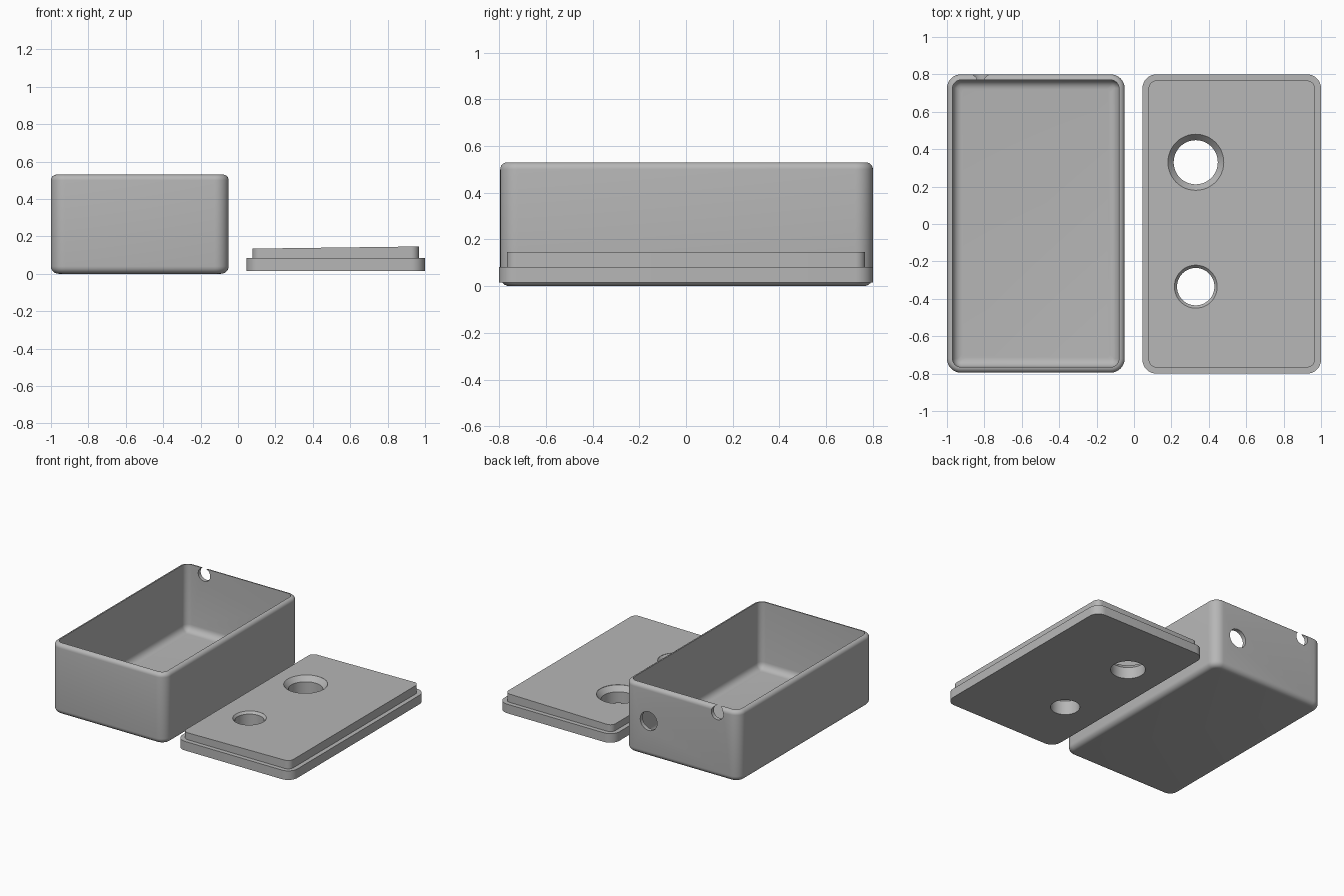
import bpy, bmesh
from math import sin, cos, pi
from mathutils import Matrix, Vector

cube = bpy.data.objects.get("Cube")
if cube:
    bpy.data.objects.remove(cube, do_unlink=True)

grey = bpy.data.materials.new("Plain grey")
grey.use_nodes = True
colour = (0.47, 0.47, 0.47, 1)
grey.diffuse_color = colour
grey.node_tree.nodes["Principled BSDF"].inputs["Base Color"].default_value = colour


def skin(name, rings):
    """Join a stack of equal-length point rings and cap both ends."""
    bm = bmesh.new()
    loops = [[bm.verts.new(p) for p in ring] for ring in rings]
    n = len(loops[0])
    for a, b in zip(loops, loops[1:]):
        for i in range(n):
            j = (i + 1) % n
            bm.faces.new((a[i], a[j], b[j], b[i]))
    bm.faces.new(loops[0][::-1])
    bm.faces.new(loops[-1])
    bmesh.ops.recalc_face_normals(bm, faces=bm.faces)
    mesh = bpy.data.meshes.new(name)
    bm.to_mesh(mesh)
    bm.free()
    mesh.materials.append(grey)
    ob = bpy.data.objects.new(name, mesh)
    bpy.context.collection.objects.link(ob)
    return ob


def rounded_rect(x0, x1, y0, y1, radius, inset, z, steps=8):
    """Ring of points for a rounded rectangle, drawn inwards by inset."""
    r = max(radius - inset, 0.02)
    d = inset + r
    corners = ((x1 - d, y1 - d), (x0 + d, y1 - d), (x0 + d, y0 + d), (x1 - d, y0 + d))
    ring = []
    for q, (cx, cy) in enumerate(corners):
        for s in range(steps + 1):
            a = (q + s / steps) * pi / 2
            ring.append(Vector((cx + r * cos(a), cy + r * sin(a), z)))
    return ring


def fillet(inset, z, r, start, end, steps=6):
    """Arc of (inset, height) profile points."""
    angles = [start + (end - start) * s / steps for s in range(steps + 1)]
    return [(inset + r * cos(a), z + r * sin(a)) for a in angles]


def bore(body, centre, profile, sideways=False):
    """Cut a turned (radius, height) profile out of a body."""
    n = 48
    rings = [[(r * cos(2 * pi * i / n), r * sin(2 * pi * i / n), h) for i in range(n)]
             for r, h in profile]
    cutter = skin("cutter", rings)
    turn = Matrix.Rotation(-pi / 2, 4, 'X') if sideways else Matrix()
    cutter.data.transform(Matrix.Translation(centre) @ turn)
    cutter.hide_render = True
    mod = body.modifiers.new("hole", 'BOOLEAN')
    mod.operation = 'DIFFERENCE'
    mod.solver = 'EXACT'
    mod.object = cutter
    activate(body)
    bpy.ops.object.modifier_apply(modifier=mod.name)
    bpy.data.objects.remove(cutter, do_unlink=True)


def activate(ob):
    bpy.ops.object.select_all(action='DESELECT')
    ob.select_set(True)
    bpy.context.view_layer.objects.active = ob


# Open box: rounded underside, rounded outer rim, then down the inside to the floor
height, wall, soft = 0.53, 0.03, 0.05
profile = fillet(0.04, 0.04, 0.04, 1.5 * pi, pi)
profile += fillet(wall, height - wall, wall, pi, pi / 2)
profile += fillet(wall + soft, wall + soft, soft, pi, 1.5 * pi)
box = skin("box", [rounded_rect(-1, -0.05, -0.795, 0.8, 0.075, i, z) for i, z in profile])

# Round socket hole and cable notch through the back wall
bore(box, (-0.25, 0.785, 0.27), [(0.07, -0.1), (0.07, 0.1)], sideways=True)
bore(box, (-0.82, 0.785, 0.483), [(0.05, -0.1), (0.05, 0.1)], sideways=True)

# Lid: flange plus a raised plug whose top slopes slightly
lid_profile = [(0, 0.015), (0, 0.083), (0.033, 0.083), (0.033, 0.14)]
lid_rings = [rounded_rect(0.045, 1, -0.8, 0.8, 0.075, i, z) for i, z in lid_profile]
for p in lid_rings[-1]:
    p.z += (p.x - 0.52) * 0.013
lid = skin("lid", lid_rings)

# Countersunk knob holes in the lid
bore(lid, (0.33, 0.33, 0), [(0.118, -0.1), (0.118, 0.1), (0.15, 0.137), (0.15, 0.3)])
bore(lid, (0.33, -0.335, 0), [(0.1, -0.1), (0.1, 0.12), (0.115, 0.137), (0.115, 0.3)])

for part in (box, lid):
    activate(part)
    bpy.ops.object.shade_smooth_by_angle(angle=pi / 6)
